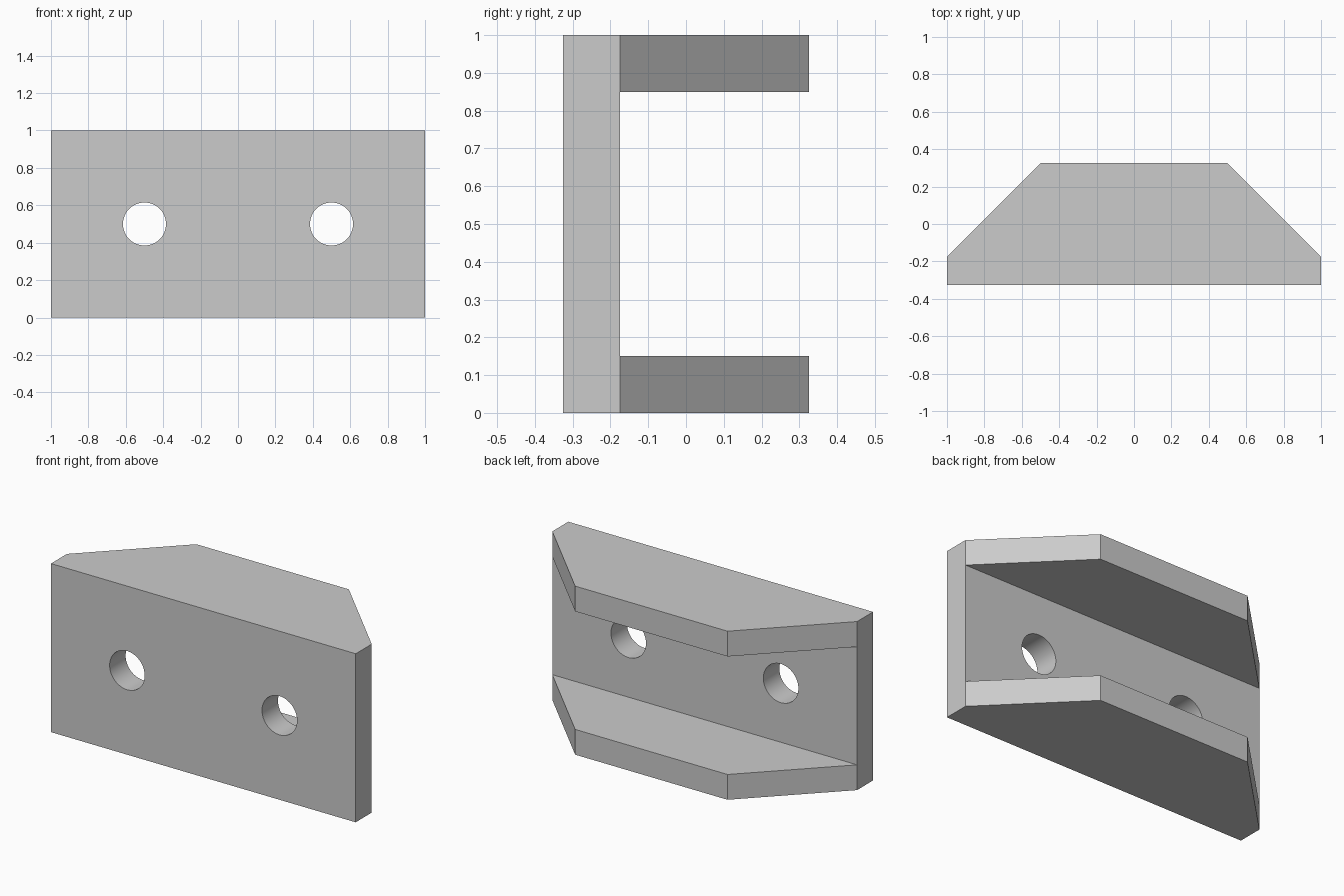
import bpy
import bmesh
import math

cube = bpy.data.objects.get("Cube")
if cube:
    bpy.data.objects.remove(cube, do_unlink=True)

HALF_LENGTH, HALF_DEPTH, HEIGHT = 1.0, 0.325, 1.0
THICK = 0.15
PLATE_BACK = -HALF_DEPTH + THICK
HOLE_X, HOLE_RADIUS = 0.5, 0.115

grey = bpy.data.materials.new("plain_grey")
grey.use_nodes = True
colour = (0.6, 0.6, 0.6, 1.0)
grey.diffuse_color = colour
grey.node_tree.nodes["Principled BSDF"].inputs["Base Color"].default_value = colour


def cut(target, cutter):
    """Subtract the cutter from the target, then remove it."""
    cutter.hide_render = True
    mod = target.modifiers.new("cut", "BOOLEAN")
    mod.operation = "DIFFERENCE"
    mod.solver = "EXACT"
    mod.object = cutter
    bpy.context.view_layer.objects.active = target
    bpy.ops.object.modifier_apply(modifier=mod.name)
    bpy.data.objects.remove(cutter, do_unlink=True)


# Bracket body: tapered outline extruded to full height
outline = [(-HALF_LENGTH, -HALF_DEPTH), (HALF_LENGTH, -HALF_DEPTH),
           (HALF_LENGTH, PLATE_BACK), (0.5, HALF_DEPTH),
           (-0.5, HALF_DEPTH), (-HALF_LENGTH, PLATE_BACK)]
bm = bmesh.new()
base = bm.faces.new([bm.verts.new((x, y, 0)) for x, y in outline])
top = bmesh.ops.extrude_face_region(bm, geom=[base])["geom"]
bmesh.ops.translate(bm, vec=(0, 0, HEIGHT),
                    verts=[v for v in top if isinstance(v, bmesh.types.BMVert)])
bmesh.ops.recalc_face_normals(bm, faces=bm.faces)
mesh = bpy.data.meshes.new("channel_bracket")
bm.to_mesh(mesh)
bm.free()
mesh.materials.append(grey)
bracket = bpy.data.objects.new("channel_bracket", mesh)
bpy.context.collection.objects.link(bracket)

# Channel between the two flanges, open at the back and both ends
bpy.ops.mesh.primitive_cube_add(size=1, location=(0, PLATE_BACK + 0.5, HEIGHT / 2))
channel = bpy.context.object
channel.name = "channel_cutter"
channel.scale = (3, 1, HEIGHT - 2 * THICK)
cut(bracket, channel)

# Two bolt holes through the front plate
for side in (-1, 1):
    bpy.ops.mesh.primitive_cylinder_add(
        vertices=64, radius=HOLE_RADIUS, depth=THICK * 2,
        location=(side * HOLE_X, -HALF_DEPTH + THICK / 2, HEIGHT / 2),
        rotation=(math.pi / 2, 0, 0))
    hole = bpy.context.object
    hole.name = "hole_cutter"
    cut(bracket, hole)

# Round the hole walls, keep the flat faces crisp
bpy.ops.object.select_all(action="DESELECT")
bracket.select_set(True)
bpy.context.view_layer.objects.active = bracket
bpy.ops.object.shade_smooth_by_angle(angle=math.radians(30))
